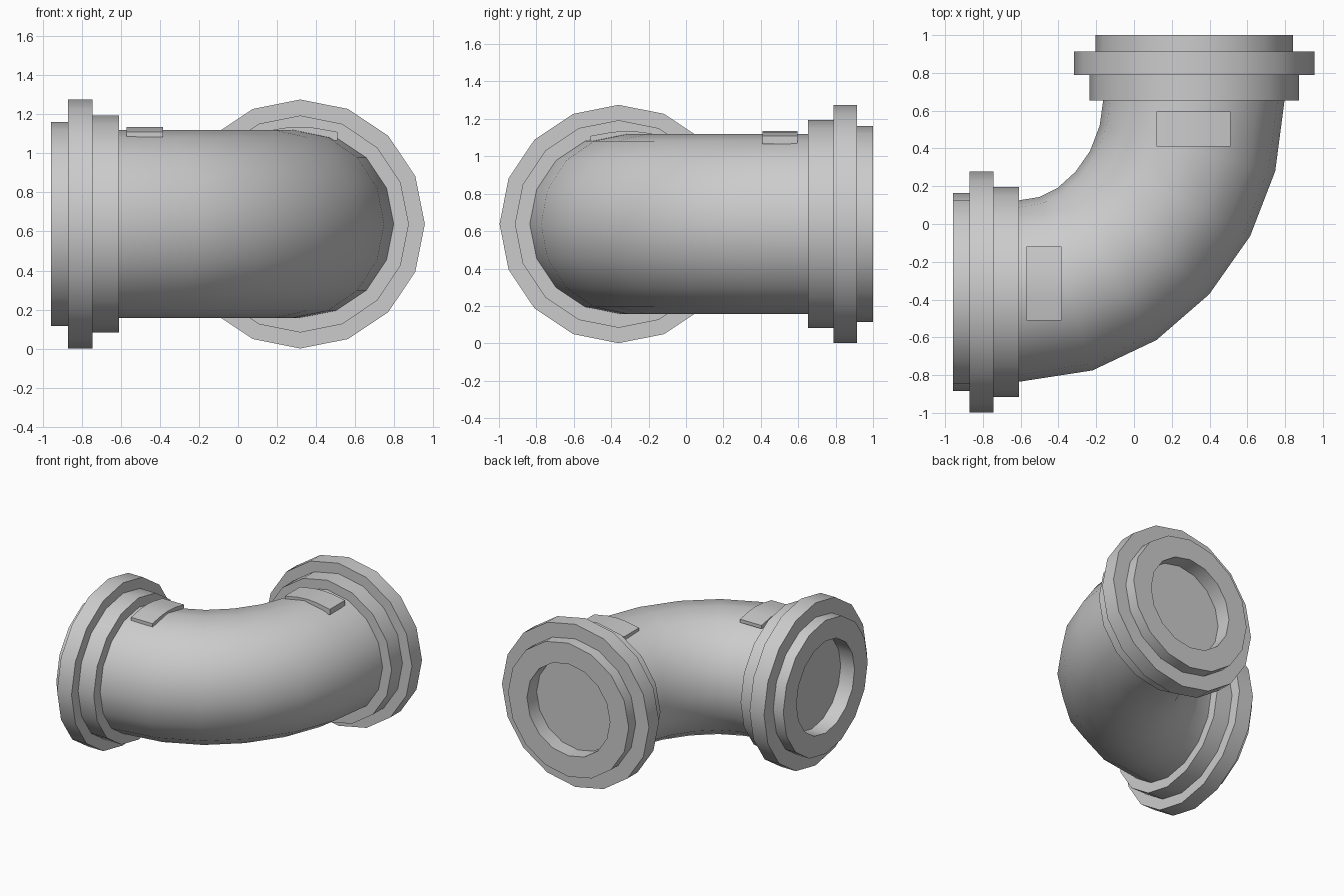
import bpy, bmesh
from math import sin, cos, pi, radians
from mathutils import Vector

if "Cube" in bpy.data.objects:
    bpy.data.objects.remove(bpy.data.objects["Cube"])

SIDES = 16
AXIS_Z = 0.638
UP = Vector((0, 0, 1))


def ring(bm, centre, side, radius):
    return [bm.verts.new(centre + radius * (cos(2 * pi * i / SIDES) * side + sin(2 * pi * i / SIDES) * UP))
            for i in range(SIDES)]


def skin(bm, rings):
    for a, b in zip(rings, rings[1:]):
        for i in range(SIDES):
            j = (i + 1) % SIDES
            bm.faces.new((a[i], a[j], b[j], b[i]))


def finish(name, bm, angle):
    bmesh.ops.recalc_face_normals(bm, faces=bm.faces)
    mesh = bpy.data.meshes.new(name)
    bm.to_mesh(mesh)
    bm.free()
    ob = bpy.data.objects.new(name, mesh)
    bpy.context.collection.objects.link(ob)
    bpy.context.view_layer.objects.active = ob
    ob.select_set(True)
    bpy.ops.object.shade_smooth_by_angle(angle=radians(angle))
    ob.select_set(False)
    return ob


# Curved pipe: cross-section rings along the bend (x, y, heading in degrees)
path = [(-0.64, -0.36, 0), (-0.36, -0.316, 17), (-0.143, -0.212, 33), (0.044, -0.048, 47.5),
        (0.191, 0.161, 62), (0.283, 0.40, 75.5), (0.319, 0.67, 90)]
bm = bmesh.new()
rings = []
for x, y, heading in path:
    h = radians(heading)
    rings.append(ring(bm, Vector((x, y, AXIS_Z)), Vector((sin(h), -cos(h), 0)), 0.48))
skin(bm, rings)
finish("elbow_pipe", bm, 50)

# Stepped end collars with a blind socket: (depth from mouth, radius)
profile = [(0.12, 0.36), (0, 0.36), (0, 0.523), (0.087, 0.523), (0.087, 0.637),
           (0.212, 0.637), (0.212, 0.555), (0.347, 0.555), (0.347, 0.45)]


def collar(name, mouth, inward):
    side = inward.cross(UP)
    bm = bmesh.new()
    rings = [ring(bm, mouth + inward * d, side, r) for d, r in profile]
    skin(bm, rings)
    bm.faces.new(rings[0])
    bm.faces.new(rings[-1])
    finish(name, bm, 30)


collar("left_collar", Vector((-0.957, -0.36, AXIS_Z)), Vector((1, 0, 0)))
collar("back_collar", Vector((0.319, 1.0, AXIS_Z)), Vector((0, -1, 0)))


# Raised pads curving over the top of the pipe
def pad(name, centre, along, across, bottom):
    bm = bmesh.new()
    outline = [(-0.195, bottom), (-0.195, 1.109), (-0.08, 1.13), (0, 1.135),
               (0.08, 1.13), (0.195, 1.109), (0.195, bottom)]
    ends = [[bm.verts.new(centre + along * s + across * t + UP * z) for t, z in outline]
            for s in (-0.093, 0.093)]
    n = len(outline)
    for i in range(n):
        j = (i + 1) % n
        bm.faces.new((ends[0][i], ends[0][j], ends[1][j], ends[1][i]))
    for e in ends:
        bm.faces.new(e)
    finish(name, bm, 30)


X, Y = Vector((1, 0, 0)), Vector((0, 1, 0))
pad("left_pad", Vector((-0.477, -0.315, 0)), X, Y, 1.083)
pad("back_pad", Vector((0.315, 0.502, 0)), Y, X, 1.066)
